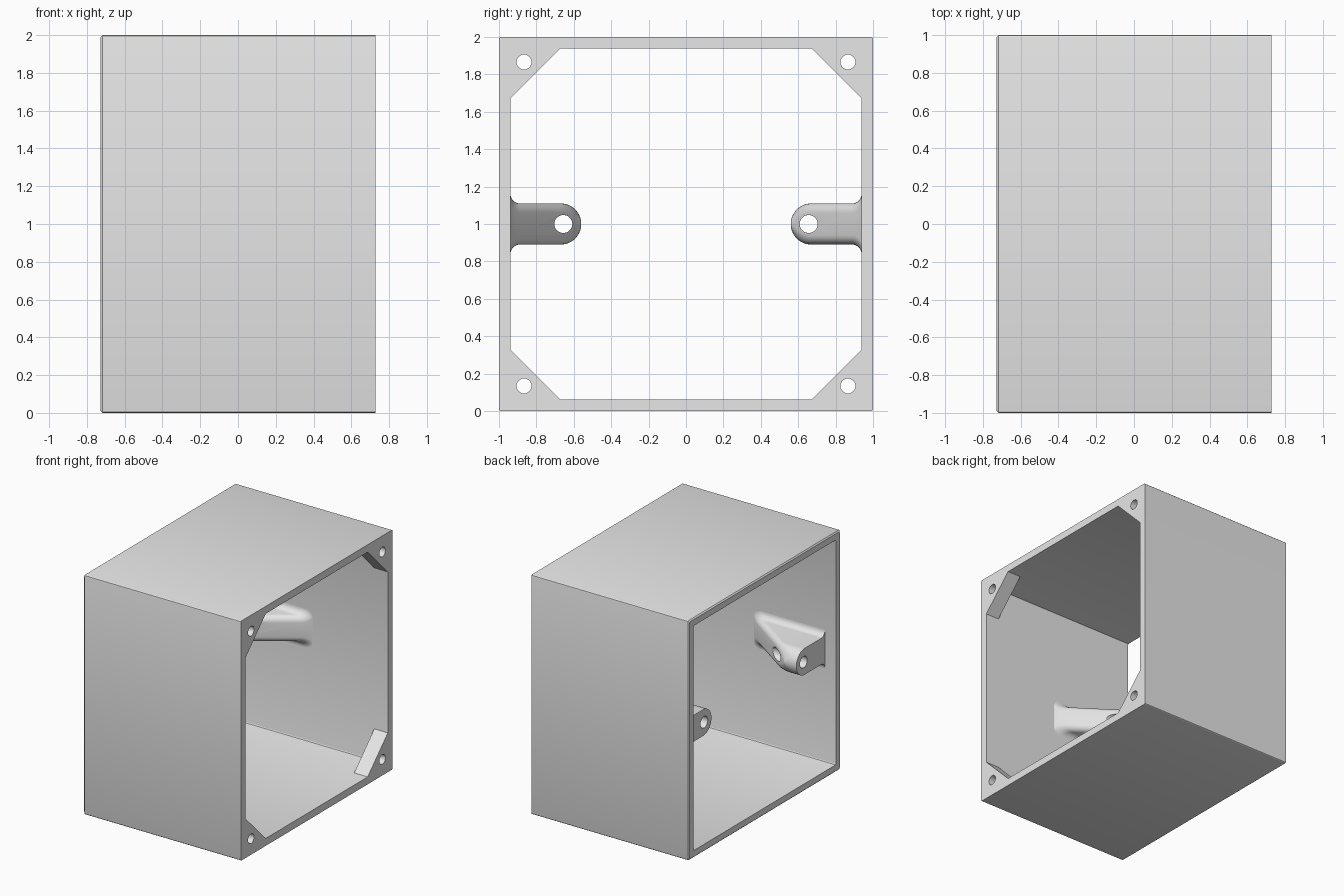
import bpy, bmesh
from math import sin, cos, pi, radians

HALF_X, INNER, MID_Z = 0.727, 0.938, 1.0

if "Cube" in bpy.data.objects:
    bpy.data.objects.remove(bpy.data.objects["Cube"], do_unlink=True)

grey = bpy.data.materials.new("plain_grey")
grey.diffuse_color = (0.8, 0.8, 0.8, 1)
grey.use_nodes = True
grey.node_tree.nodes["Principled BSDF"].inputs["Base Color"].default_value = (0.8, 0.8, 0.8, 1)


def loft(name, rings, closed=False):
    """Skin a list of equal rings; cap both ends unless the rings close on themselves."""
    bm = bmesh.new()
    loops = [[bm.verts.new(p) for p in ring] for ring in rings]
    n = len(loops[0])
    pairs = list(zip(loops, loops[1:]))
    if closed:
        pairs.append((loops[-1], loops[0]))
    else:
        bm.faces.new(loops[0])
        bm.faces.new(loops[-1])
    for a, b in pairs:
        for i in range(n):
            j = (i + 1) % n
            bm.faces.new((a[i], a[j], b[j], b[i]))
    bmesh.ops.recalc_face_normals(bm, faces=bm.faces)
    mesh = bpy.data.meshes.new(name)
    bm.to_mesh(mesh)
    bm.free()
    obj = bpy.data.objects.new(name, mesh)
    bpy.context.collection.objects.link(obj)
    mesh.materials.append(grey)
    return obj


def activate(obj):
    bpy.ops.object.select_all(action='DESELECT')
    obj.select_set(True)
    bpy.context.view_layer.objects.active = obj


def smooth(obj):
    activate(obj)
    bpy.ops.object.shade_smooth_by_angle(angle=radians(30))


def drill(obj, y, z, radius):
    """Cut a round hole along x through a part."""
    bpy.ops.mesh.primitive_cylinder_add(vertices=32, radius=radius, depth=4,
                                        location=(0, y, z), rotation=(0, pi / 2, 0))
    cutter = bpy.context.object
    cutter.name = "hole_cutter"
    cutter.hide_render = True
    cutter.data.materials.append(grey)
    mod = obj.modifiers.new("hole", 'BOOLEAN')
    mod.operation, mod.solver, mod.object = 'DIFFERENCE', 'EXACT', cutter
    activate(obj)
    bpy.ops.object.modifier_apply(modifier=mod.name)
    bpy.data.objects.remove(cutter, do_unlink=True)


def square(x, half, r=0.01, steps=3):
    """Square ring across x with slightly rounded corners."""
    pts = []
    for k, (sy, sz) in enumerate([(1, 1), (-1, 1), (-1, -1), (1, -1)]):
        for i in range(steps + 1):
            a = (k + i / steps) * pi / 2
            pts.append((x, sy * (half - r) + r * cos(a), MID_Z + sz * (half - r) + r * sin(a)))
    return pts


# Open sleeve with a fine chamfer around the left-hand end of the front
shell = loft("box_shell", [square(-HALF_X + 0.01, 1), square(HALF_X, 1),
                           square(HALF_X, INNER), square(-HALF_X, INNER),
                           square(-HALF_X, 0.99)], closed=True)
smooth(shell)

# Triangular screw gussets in the four corners of the +x end
for sy, side in ((1, "back"), (-1, "front")):
    for sz, level in ((1, "upper"), (-1, "lower")):
        tri = [(INNER, INNER), (INNER, 0.672), (0.672, INNER)]
        rings = [[(x, sy * y, MID_Z + sz * z) for y, z in tri]
                 for x in (HALF_X - 0.125, HALF_X)]
        gusset = loft(f"{level}_{side}_gusset", rings)
        drill(gusset, sy * 0.866, MID_Z + sz * 0.866, 0.04)
        smooth(gusset)


# Sloping mounting lugs on the two side walls
WIDTH, TIP_Y, ROOT = 0.11, 0.67, 0.05
LUG_X = -HALF_X + 0.1


def lug_section(y, w, side, steps=6):
    """Slice of a lug: flat on -x, rounded corners on the sloping face."""
    rz = min(0.05, w * 0.8)
    rx = 1.7 * rz
    end = -HALF_X + 0.34 + (y - 0.65) * 1.45
    arc = [(end - rx + rx * sin(i / steps * pi / 2), w - rz + rz * cos(i / steps * pi / 2))
           for i in range(steps + 1)]
    half = [(LUG_X, w)] + arc
    full = half + [(x, -z) for x, z in reversed(half)]
    return [(x, side * y, MID_Z + z) for x, z in full]


for side, label in ((1, "back"), (-1, "front")):
    outline = []
    for i in range(9):      # flared root
        a = i / 8 * pi / 2
        outline.append((INNER - ROOT * sin(a), WIDTH + ROOT - ROOT * cos(a)))
    outline = [(y, w + 0 if i else w) for i, (y, w) in enumerate(outline)]
    # the flare is widest at the wall and tangent to the lug's straight sides
    outline = [(INNER - ROOT * (1 - cos(i / 8 * pi / 2)),
                WIDTH + ROOT * (1 - sin(i / 8 * pi / 2))) for i in range(9)]
    for i in range(15):     # rounded tip
        a = i / 14 * radians(87)
        outline.append((TIP_Y - WIDTH * sin(a), WIDTH * cos(a)))
    lug = loft(f"{label}_lug", [lug_section(y, w, side) for y, w in outline])
    drill(lug, side * 0.656, MID_Z, 0.048)
    smooth(lug)
